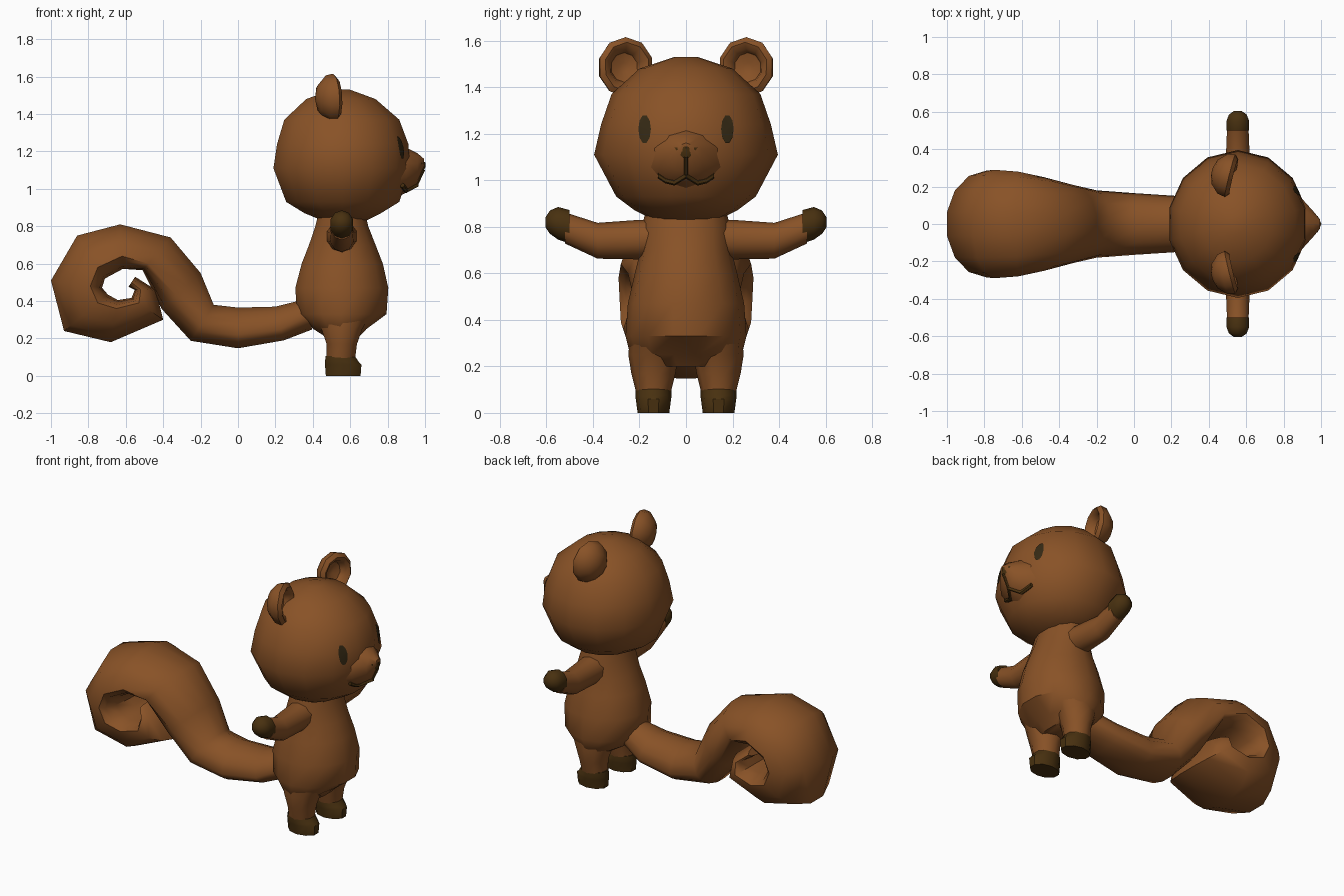
import bpy
from math import sin, cos, pi, radians
from mathutils import Vector, Matrix
from mathutils.bvhtree import BVHTree

if "Cube" in bpy.data.objects:
    bpy.data.objects.remove(bpy.data.objects["Cube"], do_unlink=True)


def material(name, rgb):
    m = bpy.data.materials.new(name)
    m.use_nodes = True
    m.diffuse_color = (*rgb, 1)
    m.node_tree.nodes["Principled BSDF"].inputs["Base Color"].default_value = (*rgb, 1)
    return m


FUR = material("brown fur", (0.25, 0.085, 0.02))
PAW = material("dark brown paw", (0.065, 0.03, 0.005))
EYE = material("dark eye", (0.035, 0.022, 0.007))
X, Y, Z = Vector((1, 0, 0)), Vector((0, 1, 0)), Vector((0, 0, 1))


def build(name, verts, faces, mat, angle=45):
    me = bpy.data.meshes.new(name)
    me.from_pydata([tuple(v) for v in verts], [], faces)
    me.materials.append(mat)
    ob = bpy.data.objects.new(name, me)
    bpy.context.collection.objects.link(ob)
    bpy.ops.object.select_all(action='DESELECT')
    bpy.context.view_layer.objects.active = ob
    ob.select_set(True)
    # consistent outward normals
    bpy.ops.object.mode_set(mode='EDIT')
    bpy.ops.mesh.select_all(action='SELECT')
    bpy.ops.mesh.normals_make_consistent(inside=False)
    bpy.ops.object.mode_set(mode='OBJECT')
    bpy.ops.object.shade_smooth_by_angle(angle=radians(angle))
    return ob


def loft(name, rings, mat, angle=45):
    """Skin a list of equal-length rings and cap both ends."""
    n = len(rings[0])
    verts = [p for r in rings for p in r]
    faces = [(i * n + j, i * n + (j + 1) % n, (i + 1) * n + (j + 1) % n, (i + 1) * n + j)
             for i in range(len(rings) - 1) for j in range(n)]
    faces += [tuple(range(n)), tuple(range(len(verts) - n, len(verts)))]
    return build(name, verts, faces, mat, angle)


def ring(c, u, v, n=12):
    return [Vector(c) + u * cos(2 * pi * (k + .5) / n) + v * sin(2 * pi * (k + .5) / n)
            for k in range(n)]


def upright(name, rows, mat, y=0, n=12):
    """Rows of (z, back x, front x, half width)."""
    return loft(name, [ring(((a + b) / 2, y, z), X * (b - a) / 2, Y * w, n)
                       for z, a, b, w in rows], mat)


# Head and snout
head = upright("head", [(.83, .45, .69, .14), (.87, .35, .77, .22), (.93, .25, .87, .30),
                        (1.11, .18, .93, .395), (1.24, .2, .92, .365), (1.37, .24, .87, .32),
                        (1.48, .36, .74, .2), (1.53, .5, .6, .05)], FUR, n=14)
snout = loft("snout", [ring((x, 0, z), Y * w, Z * h, 10) for x, z, w, h in
                       [(.8, 1.09, .2, .16), (.9, 1.1, .14, .12),
                        (.96, 1.11, .07, .08), (.995, 1.14, .025, .02)]], FUR)

# Torso
upright("body", [(.2, .48, .64, .17), (.25, .4, .69, .24), (.33, .31, .8, .26),
                 (.47, .3, .81, .25), (.6, .335, .78, .22), (.7, .375, .74, .195),
                 (.8, .41, .7, .19), (.88, .43, .68, .17)], FUR, n=14)

# Surface used for placing the face details
pts, polys = [], []
for ob in (head, snout):
    base = len(pts)
    pts += [v.co.copy() for v in ob.data.vertices]
    polys += [[base + i for i in p.vertices] for p in ob.data.polygons]
surface = BVHTree.FromPolygons(pts, polys)


def on_face(y, z, lift=.006):
    return surface.ray_cast(Vector((2, y, z)), -X)[0] + X * lift


def decal(name, y, z, outline, mat):
    """Thin plate draped over the face, fanned from its centre."""
    n = len(outline)
    verts = [on_face(y, z, .009)] + [on_face(y + a, z + b) for a, b in outline]
    return build(name, verts, [(0, k + 1, (k + 1) % n + 1) for k in range(n)], mat)


# Nose and mouth
decal("nose", 0, 1.115, [(-.05, .025), (0, .03), (.05, .025), (.012, -.02), (-.012, -.02)], PAW)


def line(name, path, r):
    loft(name, [ring(on_face(y, z), X * r, Z * r if len(path) > 2 else Y * r, 6)
                for y, z in path], PAW)


line("mouth", [(-.12, 1.02), (-.09, 1), (-.05, .99), (0, 1.02), (.05, .99), (.09, 1), (.12, 1.02)], .013)
line("mouth_crease", [(0, 1.1), (0, 1.02)], .009)

# Mirrored parts
for side, s in (("left", 1), ("right", -1)):
    decal(side + "_eye", s * .178, 1.22,
          [(.027 * cos(pi * k / 5), .062 * sin(pi * k / 5)) for k in range(10)], EYE)

    # Cupped ear, lathed about its facing direction
    axis = Vector((1, -.25 * s, .05)).normalized()
    u = axis.cross(Z).normalized()
    v = u.cross(axis)
    c = Vector((.485, .265 * s, 1.485))
    loft(side + "_ear", [ring(c + axis * d, u * r, v * r * 1.06, 10) for d, r in
                         [(-.07, .02), (-.055, .07), (-.01, .115), (.03, .122),
                          (.05, .1), (.035, .075), (0, .06), (-.015, .02)]], FUR)

    # Arm, with a dark hand
    def limb(name, rows, mat):
        loft(side + name, [ring((.555, s * y, z), X * w, Z * h, 10) for y, z, w, h in rows], mat)
    limb("_arm", [(.1, .75, .09, .08), (.2, .745, .08, .085), (.38, .74, .066, .077),
                  (.52, .795, .06, .067)], FUR)
    limb("_hand", [(.5, .8, .064, .072), (.55, .815, .064, .07), (.585, .82, .05, .05),
                   (.605, .82, .02, .02)], PAW)

    # Leg and foot
    upright(side + "_leg", [(.09, .47, .63, .075), (.17, .47, .64, .095),
                            (.25, .44, .67, .108), (.34, .42, .72, .1)], FUR, s * .14, 10)
    upright(side + "_foot", [(0, .465, .66, .068), (.06, .46, .665, .076),
                             (.075, .46, .65, .078), (.105, .465, .63, .076)], PAW, s * .14, 10)

# Curled tail: rim x, rim z, outer x, outer z, inner depth ratio, half width
TAIL = [(.38, .32, .36, .41, .8, .1), (.23, .25, .2, .37, .5, .15),
        (0, .22, 0, .365, .5, .165), (-.2, .27, -.13, .38, .75, .18),
        (-.33, .43, -.2, .55, .6, .21), (-.48, .6, -.36, .74, .25, .25),
        (-.62, .64, -.63, .81, .4, .28), (-.75, .58, -.86, .75, .35, .29),
        (-.79, .48, -1, .51, .3, .285), (-.75, .39, -.93, .24, .3, .28),
        (-.65, .36, -.68, .18, .25, .27), (-.53, .39, -.4, .3, .3, .26),
        (-.52, .46, -.44, .46, .4, .24), (-.57, .5, -.55, .53, .8, .18)]
rings = []
for rx, rz, ox, oz, k, w in TAIL:
    rim, out = Vector((rx, 0, rz)), Vector((ox - rx, 0, oz - rz))
    row = []
    for j in range(14):
        a, b = cos(2 * pi * j / 14), sin(2 * pi * j / 14)
        row.append(rim + Y * w * a + out * (b if b > 0 else b * k) / sin(pi * 3 / 7))
    rings.append(row)
loft("tail", rings, FUR, 55)
